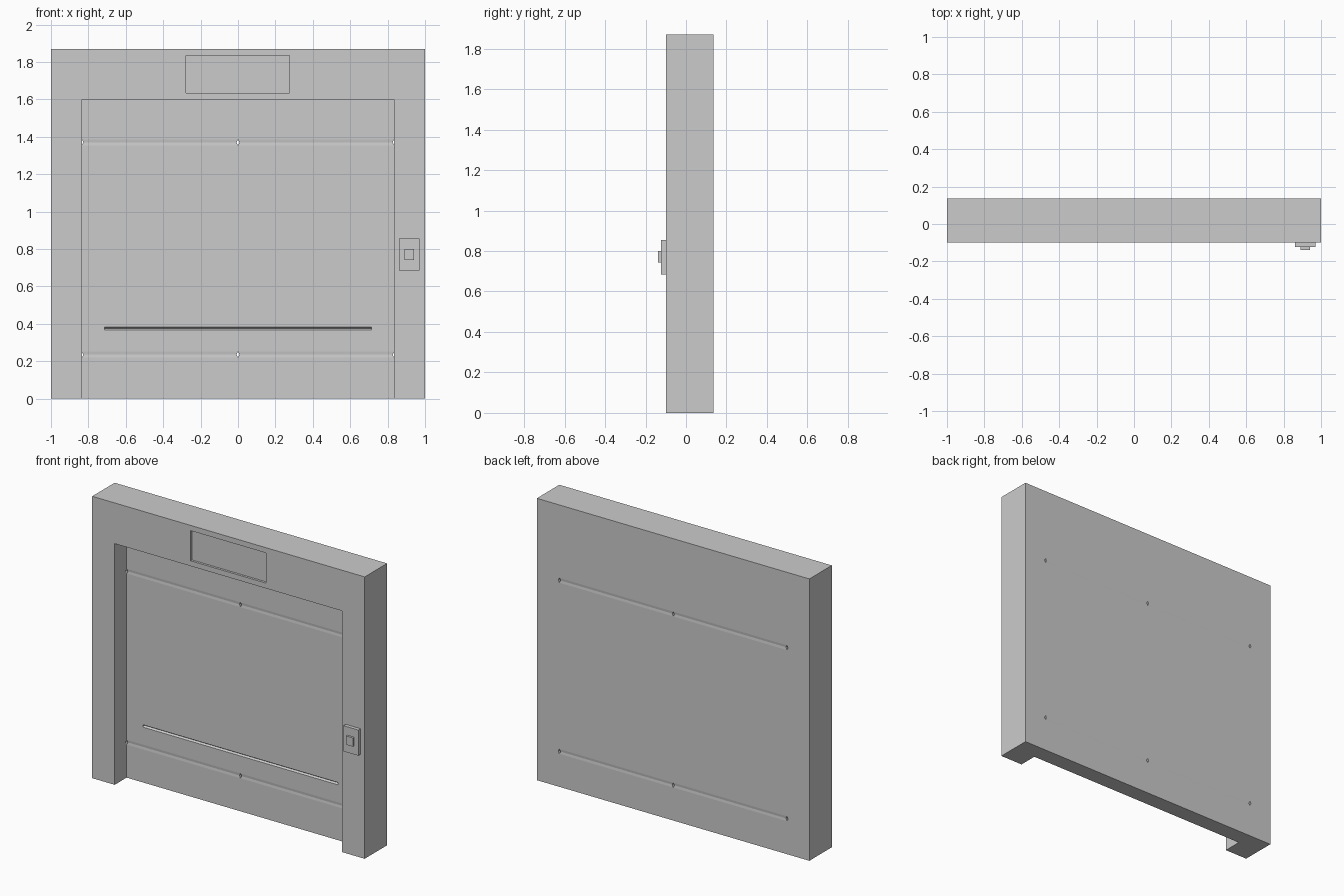
import bpy
import bmesh

# Remove the default cube
cube = bpy.data.objects.get("Cube")
if cube:
    bpy.data.objects.remove(cube, do_unlink=True)

grey = bpy.data.materials.new("plain grey")
grey.use_nodes = True
grey.diffuse_color = (0.6, 0.6, 0.6, 1)
grey.node_tree.nodes["Principled BSDF"].inputs["Base Color"].default_value = grey.diffuse_color

FRONT, DOOR, BACK = -0.1, 0.025, 0.135
OPENING = 0.835


def prism(name, profile, axis, start, end):
    """Extrude a closed 2D profile along x, y or z; the profile fills the other two axes."""
    bm = bmesh.new()

    def place(a, b):
        co = [a, b]
        co.insert("xyz".index(axis), start)
        return bm.verts.new(co)

    face = bm.faces.new([place(a, b) for a, b in profile])
    new = bmesh.ops.extrude_face_region(bm, geom=[face])["geom"]
    move = [0, 0, 0]
    move["xyz".index(axis)] = end - start
    verts = [v for v in new if isinstance(v, bmesh.types.BMVert)]
    bmesh.ops.translate(bm, verts=verts, vec=move)
    bmesh.ops.recalc_face_normals(bm, faces=bm.faces)
    mesh = bpy.data.meshes.new(name)
    bm.to_mesh(mesh)
    bm.free()
    mesh.materials.append(grey)
    obj = bpy.data.objects.new(name, mesh)
    bpy.context.collection.objects.link(obj)
    return obj


def box(name, x, y, z):
    return prism(name, [(x[0], z[0]), (x[1], z[0]), (x[1], z[1]), (x[0], z[1])], "y", *y)


def cut(target, cutter):
    """Subtract the cutter from the target and discard it."""
    cutter.hide_render = True
    mod = target.modifiers.new("cut", "BOOLEAN")
    mod.operation = "DIFFERENCE"
    mod.solver = "EXACT"
    mod.object = cutter
    bpy.context.view_layer.objects.active = target
    bpy.ops.object.modifier_apply(modifier=mod.name)
    bpy.data.objects.remove(cutter, do_unlink=True)


def groove(surface, inward, z, half, depth, reach):
    """Horizontal V groove; inward is the y direction into the wall."""
    out = surface - inward * depth
    tip = surface + inward * depth
    return prism("groove", [(out, z - 2 * half), (tip, z), (out, z + 2 * half)], "x", -reach, reach)


# Wall frame with the door opening and the shallow sign recess
wall = box("door_frame", (-1, 1), (FRONT, BACK), (0, 1.87))
cut(wall, box("opening", (-OPENING, OPENING), (FRONT - 0.1, DOOR), (-0.1, 1.6)))
cut(wall, box("sign_recess", (-0.277, 0.275), (FRONT - 0.1, FRONT + 0.015), (1.635, 1.835)))

# Deeper groove across the lower door
cut(wall, groove(DOOR, 1, 0.375, 0.008, 0.012, 0.715))

# Faint seams on both faces, with small diamond holes along them
for z in (0.235, 1.37):
    cut(wall, groove(DOOR, 1, z, 0.016, 0.002, OPENING - 0.001))
    cut(wall, groove(BACK, -1, z, 0.016, 0.002, OPENING))
    for x in (-OPENING, 0, OPENING):
        diamond = [(x - 0.008, z), (x, z - 0.016), (x + 0.008, z), (x, z + 0.016)]
        cut(wall, prism("hole", diamond, "y", DOOR - 0.004, BACK + 0.1))

# Call button beside the door
box("button_plate", (0.86, 0.97), (FRONT - 0.024, FRONT), (0.685, 0.855))
box("call_button", (0.89, 0.94), (FRONT - 0.038, FRONT - 0.024), (0.742, 0.8))
